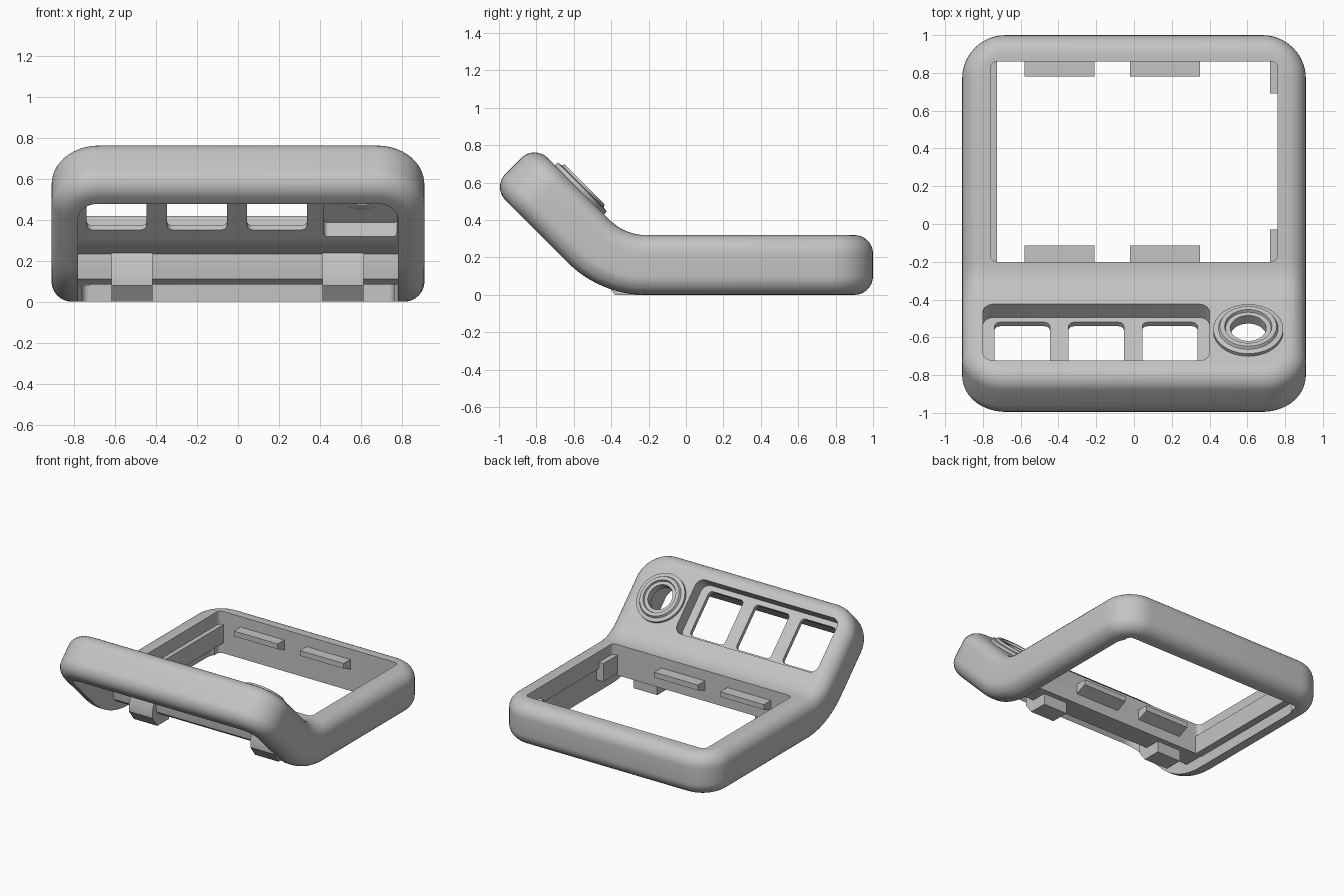
import bpy, bmesh, math
from mathutils import Vector

if "Cube" in bpy.data.objects:
    bpy.data.objects.remove(bpy.data.objects["Cube"], do_unlink=True)

grey = bpy.data.materials.new("plain grey")
grey.use_nodes = True
grey.diffuse_color = (0.55, 0.55, 0.55, 1)
grey.node_tree.nodes["Principled BSDF"].inputs["Base Color"].default_value = (0.55, 0.55, 0.55, 1)

# The body is made flat, then bent upward about this axis
BEND_Y, BEND_Z, R_OUT, R_MID = -0.215, 0.59, 0.59, 0.43
ANGLE = math.radians(45)


def bent(p):
    if p.y >= BEND_Y:
        return p.copy()
    run = BEND_Y - p.y
    a = min(run / R_MID, ANGLE)
    rest = max(0, run - R_MID * ANGLE)
    r = R_OUT - p.z
    return Vector((p.x, BEND_Y - r * math.sin(a) - rest * math.cos(a),
                   BEND_Z - r * math.cos(a) + rest * math.sin(a)))


def bend_mesh(mesh, steps=12):
    bm = bmesh.new()
    bm.from_mesh(mesh)
    bmesh.ops.triangulate(bm, faces=bm.faces[:])
    for i in range(steps + 1):
        y = BEND_Y - R_MID * ANGLE * i / steps
        bmesh.ops.bisect_plane(bm, geom=bm.verts[:] + bm.edges[:] + bm.faces[:],
                               dist=1e-5, plane_co=(0, y, 0), plane_no=(0, 1, 0))
    for v in bm.verts:
        v.co = bent(v.co)
    bm.to_mesh(mesh)
    bm.free()


def add(name, bm):
    bmesh.ops.recalc_face_normals(bm, faces=bm.faces[:])
    mesh = bpy.data.meshes.new(name)
    bm.to_mesh(mesh)
    bm.free()
    mesh.materials.append(grey)
    obj = bpy.data.objects.new(name, mesh)
    bpy.context.collection.objects.link(obj)
    return obj


def block(name, x, y, z, corner=0, rim=0):
    """Box from ranges, with rounded plan corners and rounded rims."""
    bm = bmesh.new()
    bmesh.ops.create_cube(bm, size=1)
    for v in bm.verts:
        v.co = [lo if c < 0 else hi for c, (lo, hi) in zip(v.co, (x, y, z))]

    def upright(e):
        return abs(e.verts[0].co.z - e.verts[1].co.z) > 1e-4
    if corner:
        bmesh.ops.bevel(bm, geom=[e for e in bm.edges if upright(e)], offset=corner,
                        segments=10, profile=0.5, affect='EDGES')
    if rim:
        bmesh.ops.bevel(bm, geom=[e for e in bm.edges if not upright(e)], offset=rim,
                        segments=8, profile=0.5, affect='EDGES')
    return add(name, bm)


def bar(name, x, profile):
    """Side profile of (y, z) points drawn out along x."""
    bm = bmesh.new()
    face = bm.faces.new([bm.verts.new((x[0], py, pz)) for py, pz in profile])
    out = bmesh.ops.extrude_face_region(bm, geom=[face])
    for v in out["geom"]:
        if isinstance(v, bmesh.types.BMVert):
            v.co.x = x[1]
    return add(name, bm)


def revolve(name, centre, profile, steps=48):
    """Closed ring of (radius, height) points turned about z."""
    bm = bmesh.new()
    rings = [[bm.verts.new((centre[0] + r * math.cos(math.tau * i / steps),
                            centre[1] + r * math.sin(math.tau * i / steps), h))
              for i in range(steps)] for r, h in profile]
    for a, b in zip(rings, rings[1:] + rings[:1]):
        for i in range(steps):
            j = (i + 1) % steps
            bm.faces.new((a[i], a[j], b[j], b[i]))
    return add(name, bm)


# Outer shell
body = block("body_frame", (-0.91, 0.91), (-1.124, 1), (0, 0.32), 0.23, 0.1)

# Cutters: big window, hollow underside, switch recess, knob pocket
KNOB = (0.605, -0.784)
cutters = [
    block("window_cut", (-0.76, 0.76), (-0.2, 0.86), (-0.5, 0.5), 0.035),
    block("hollow_cut", (-0.78, 0.78), (-0.984, 0.84), (-0.5, 0.19), 0.1),
    block("recess_cut", (-0.8, 0.4), (-1.002, -0.578), (0.22, 0.5), 0.06),
    block("pocket_cut", (0.42, 0.775), (-0.98, -0.568), (0.1, 0.285), 0.02),
]
for cx in (-0.592, -0.2, 0.19):
    cutters.append(block("slot_cut", (cx - 0.146, cx + 0.146), (-0.964, -0.614), (0.1, 0.4), 0.03))
bm = bmesh.new()
bmesh.ops.create_cone(bm, cap_ends=True, segments=48, radius1=0.1, radius2=0.1, depth=1)
bmesh.ops.translate(bm, verts=bm.verts, vec=(*KNOB, 0.3))
cutters.append(add("knob_hole_cut", bm))

for c in cutters:
    c.hide_render = True
    mod = body.modifiers.new(c.name, 'BOOLEAN')
    mod.operation, mod.solver, mod.object = 'DIFFERENCE', 'EXACT', c
graph = bpy.context.evaluated_depsgraph_get()
cut_mesh = bpy.data.meshes.new_from_object(body.evaluated_get(graph))
body.modifiers.clear()
body.data = cut_mesh
for c in cutters:
    bpy.data.objects.remove(c, do_unlink=True)
bend_mesh(body.data)

# Stepped round collar on the sloped panel
collar = revolve("round_collar", KNOB, [
    (0.095, 0.285), (0.095, 0.345), (0.12, 0.345), (0.125, 0.36), (0.15, 0.36),
    (0.158, 0.345), (0.185, 0.34), (0.185, 0.31), (0.13, 0.285)])
bend_mesh(collar.data)

# Cross wall between window and sloped hollow
bar("cross_wall", (-0.79, 0.79), [(-0.2, 0.25), (-0.395, 0.25), (-0.4, 0.19),
                                  (-0.39, 0.11), (-0.36, 0.085), (-0.2, 0.085)])

# Hinge blocks with pin holes under the cross wall
for side, cx in (("right", -0.517), ("left", 0.512)):
    bar(side + "_hinge_block", (cx - 0.1, cx + 0.1),
        [(-0.24, 0.22), (-0.4, 0.24), (-0.44, 0.14), (-0.44, 0.08), (-0.38, 0), (-0.24, 0)])

# Clip tabs on the two long window walls
for i, (x0, x1) in enumerate(((-0.58, -0.21), (-0.02, 0.35))):
    bar(f"back_tab_{i}", (x0, x1), [(0.87, 0.24), (0.78, 0.24), (0.78, 0.2), (0.87, 0.16)])
    bar(f"front_tab_{i}", (x0, x1), [(-0.21, 0.24), (-0.115, 0.24), (-0.115, 0.2), (-0.21, 0.16)])

# Side rail and corner stops
block("side_rail", (-0.79, -0.725), (-0.2, 0.86), (0.08, 0.22))
block("back_stop", (0.72, 0.79), (0.69, 0.865), (0.1, 0.24))
block("front_stop", (0.72, 0.79), (-0.205, -0.03), (0.1, 0.24))

# Smooth the curves, keep the edges sharp
bpy.ops.object.select_all(action='DESELECT')
for obj in bpy.context.collection.objects:
    if obj.type == 'MESH' and grey.name in obj.data.materials:
        obj.select_set(True)
        bpy.context.view_layer.objects.active = obj
bpy.ops.object.shade_smooth_by_angle(angle=math.radians(30))
